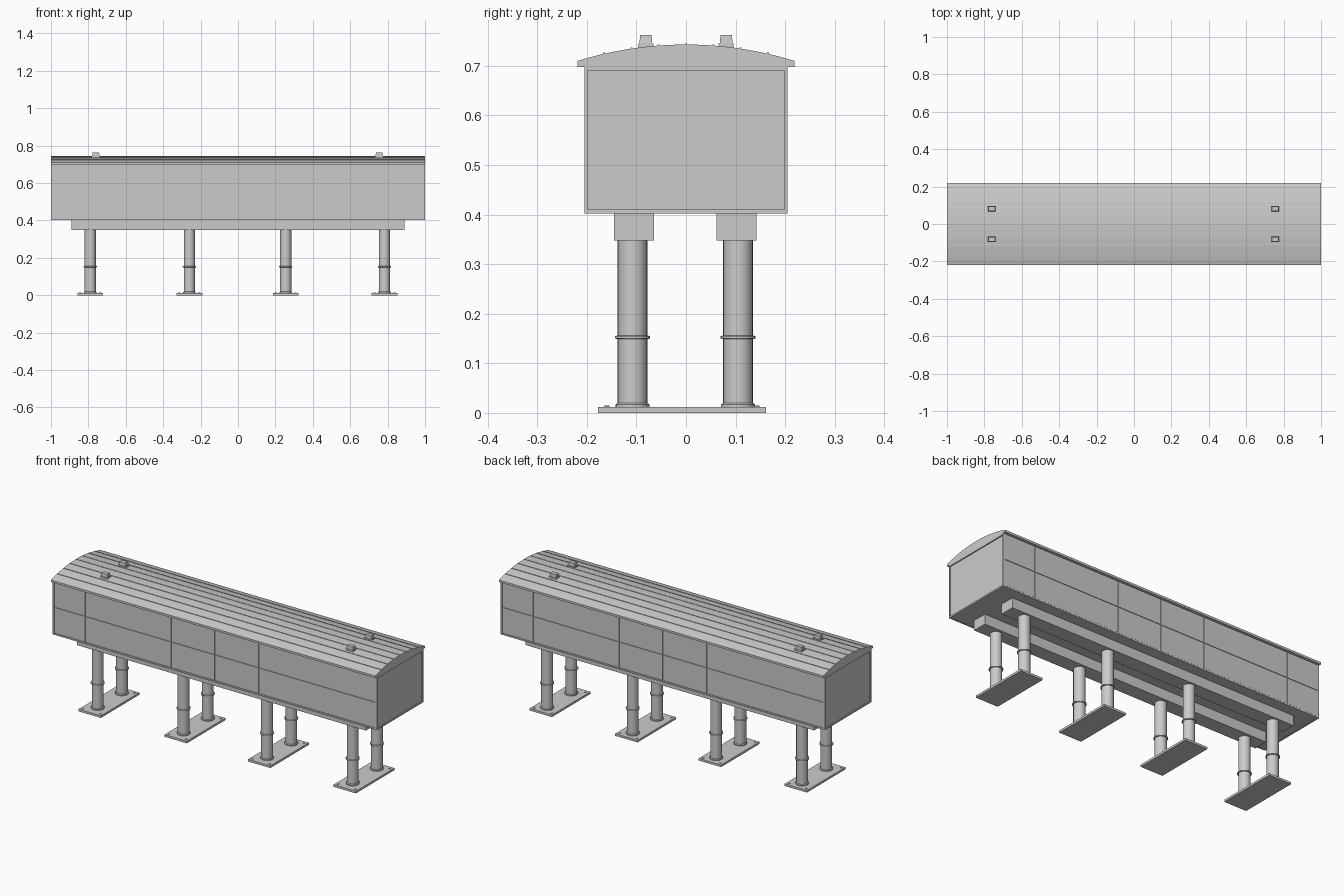
import bpy, bmesh, math

if "Cube" in bpy.data.objects:
    bpy.data.objects.remove(bpy.data.objects["Cube"])

def finish(name, bm, smooth=False):
    bmesh.ops.recalc_face_normals(bm, faces=bm.faces[:])
    me = bpy.data.meshes.new(name)
    bm.to_mesh(me)
    bm.free()
    ob = bpy.data.objects.new(name, me)
    bpy.context.collection.objects.link(ob)
    if smooth:
        bpy.ops.object.select_all(action='DESELECT')
        ob.select_set(True)
        bpy.context.view_layer.objects.active = ob
        bpy.ops.object.shade_smooth_by_angle(angle=math.radians(30))
    return ob

def box(bm, x0, x1, y0, y1, z0, z1, taper=1.0):
    cx, cy = (x0 + x1) / 2, (y0 + y1) / 2
    vs = []
    for z, s in ((z0, 1.0), (z1, taper)):
        for x, y in ((x0, y0), (x1, y0), (x1, y1), (x0, y1)):
            vs.append(bm.verts.new((cx + (x - cx) * s, cy + (y - cy) * s, z)))
    for f in ((3, 2, 1, 0), (4, 5, 6, 7), (0, 1, 5, 4), (1, 2, 6, 5), (2, 3, 7, 6), (3, 0, 4, 7)):
        bm.faces.new([vs[i] for i in f])

def lathe(bm, x, y, profile, n=24):
    rings = []
    for r, z in profile:
        rings.append([bm.verts.new((x + r * math.cos(2 * math.pi * i / n),
                                    y + r * math.sin(2 * math.pi * i / n), z)) for i in range(n)])
    for a, b in zip(rings, rings[1:]):
        for i in range(n):
            bm.faces.new((a[i], a[(i + 1) % n], b[(i + 1) % n], b[i]))
    bm.faces.new(rings[0][::-1])
    bm.faces.new(rings[-1])

def extrude_x(bm, pts, x0, x1):
    a = [bm.verts.new((x0, y, z)) for y, z in pts]
    b = [bm.verts.new((x1, y, z)) for y, z in pts]
    bm.faces.new(a[::-1])
    bm.faces.new(b)
    for i in range(len(pts)):
        j = (i + 1) % len(pts)
        bm.faces.new((a[i], a[j], b[j], b[i]))

R = 0.743  # roof radius, centred on the ground line

def roof_z(y):
    return math.sqrt(R * R - y * y)

# Body core
bm = bmesh.new()
box(bm, -0.994, 0.994, -0.2, 0.2, 0.403, 0.705)
finish("body_core", bm)

# Side panels, split by narrow seams
bm = bmesh.new()
seams = [-0.994, -0.8, -0.27, 0.0, 0.27, 0.8, 0.994]
g = 0.0015
for s in (-1, 1):
    for xa, xb in zip(seams, seams[1:]):
        for za, zb in ((0.41, 0.555), (0.555, 0.70)):
            y0, y1 = sorted((s * 0.199, s * 0.2035))
            box(bm, xa + g, xb - g, y0, y1, za + g, zb - g)
finish("side_panels", bm)

# Frame around both ends and along the sides
bm = bmesh.new()
for s in (-1, 1):
    xa, xb = sorted((s * 0.99, s * 1.0))
    for t in (-1, 1):
        ya, yb = sorted((t * 0.199, t * 0.205))
        box(bm, xa, xb, ya, yb, 0.402, 0.70)
    box(bm, xa, xb, -0.199, 0.199, 0.402, 0.41)
    box(bm, xa, xb, -0.199, 0.199, 0.69, 0.70)
    ya, yb = sorted((s * 0.195, s * 0.205))
    box(bm, -0.99, 0.99, ya, yb, 0.402, 0.41)
finish("body_frame", bm)

# Curved roof with eaves
bm = bmesh.new()
ys = [-0.219 + 0.438 * i / 24 for i in range(25)]
extrude_x(bm, [(y, roof_z(y)) for y in ys] + [(0.219, 0.698), (-0.219, 0.698)], -1, 1)
finish("roof", bm, True)

# Roof seams
bm = bmesh.new()
for i in range(-3, 4):
    y = i * 0.055
    box(bm, -0.998, 0.998, y - 0.002, y + 0.002, roof_z(y) - 0.003, roof_z(y) + 0.002)
finish("roof_seams", bm)

# Roof vents
bm = bmesh.new()
for x in (-0.76, 0.755):
    for s in (-1, 1):
        y = s * 0.081
        box(bm, x - 0.022, x + 0.022, y - 0.015, y + 0.015, 0.733, 0.745)
        box(bm, x - 0.02, x + 0.02, y - 0.013, y + 0.013, 0.745, 0.762, 0.88)
finish("roof_vents", bm)

# Support beams
bm = bmesh.new()
for y in (-0.105, 0.102):
    box(bm, -0.89, 0.89, y - 0.0405, y + 0.0405, 0.348, 0.404)
finish("support_beams", bm)

# Columns, base plates and bolts
columns, plates, bolts = bmesh.new(), bmesh.new(), bmesh.new()
profile = [(0.034, 0.011), (0.034, 0.017), (0.03, 0.02), (0.03, 0.149), (0.0355, 0.150),
           (0.0355, 0.155), (0.03, 0.156), (0.03, 0.35)]
for x in (-0.79, -0.26, 0.255, 0.783):
    for y in (-0.108, 0.105):
        lathe(columns, x, y, profile)
    box(plates, x - 0.069, x + 0.069, -0.178, 0.161, 0, 0.012)
    for dx in (-0.053, 0.053):
        for y in (-0.16, 0.143):
            lathe(bolts, x + dx, y, [(0.006, 0.011), (0.006, 0.015)], 6)
finish("columns", columns, True)
finish("base_plates", plates)
finish("base_bolts", bolts)
